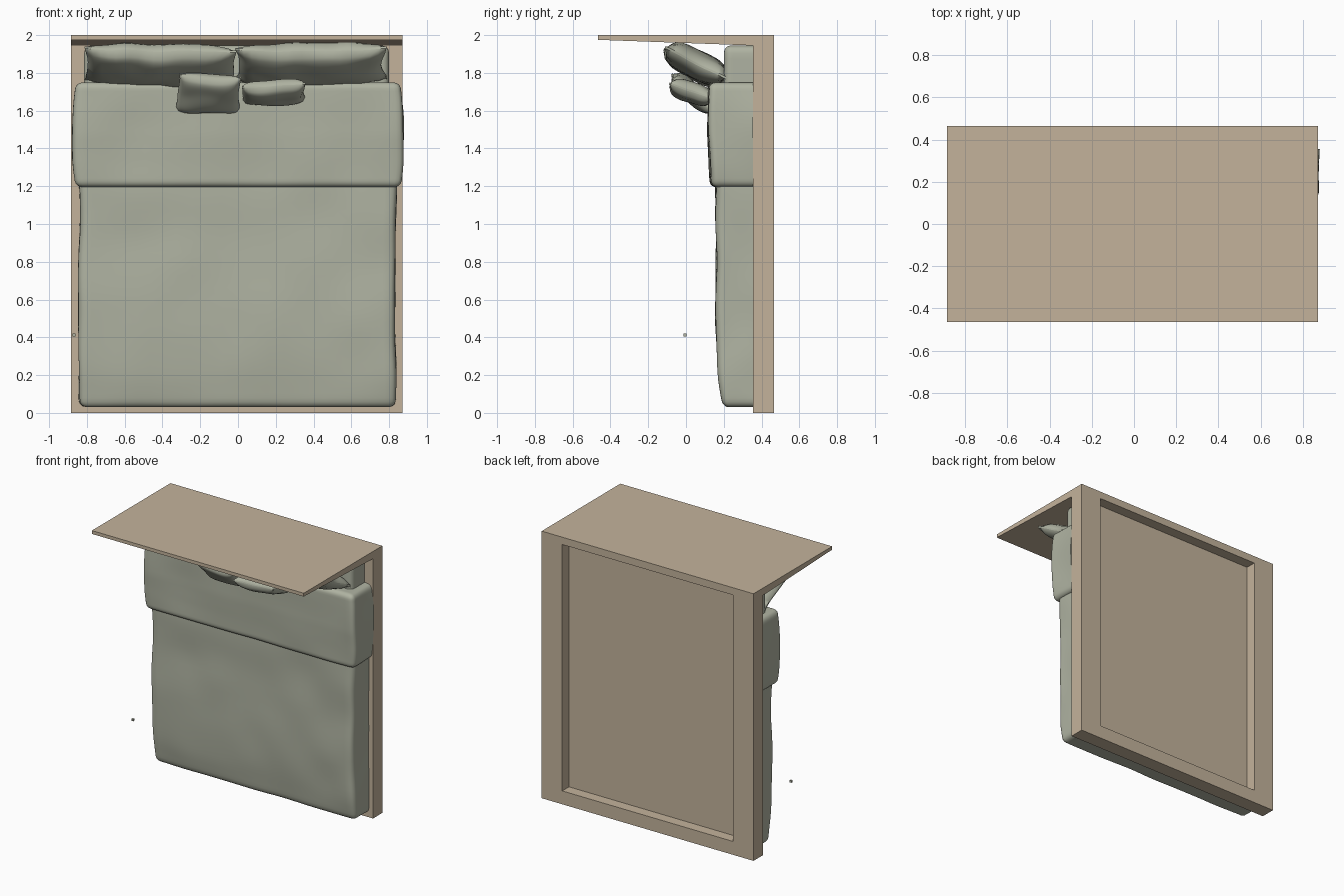
import bpy, bmesh, math
from mathutils import Vector, Matrix, noise

if "Cube" in bpy.data.objects:
    bpy.data.objects.remove(bpy.data.objects["Cube"])


def material(name, rgb):
    m = bpy.data.materials.new(name)
    m.diffuse_color = (*rgb, 1)
    m.use_nodes = True
    m.node_tree.nodes["Principled BSDF"].inputs["Base Color"].default_value = m.diffuse_color
    return m


WOOD = material("wood", (0.55, 0.45, 0.33))
CLOTH = material("cloth", (0.43, 0.45, 0.36))


def finish(bm, name, mat, smooth=False):
    bmesh.ops.recalc_face_normals(bm, faces=bm.faces)
    me = bpy.data.meshes.new(name)
    bm.to_mesh(me)
    bm.free()
    me.materials.append(mat)
    ob = bpy.data.objects.new(name, me)
    bpy.context.collection.objects.link(ob)
    if smooth:
        bpy.ops.object.select_all(action='DESELECT')
        ob.select_set(True)
        bpy.context.view_layer.objects.active = ob
        bpy.ops.object.shade_smooth_by_angle(angle=math.radians(50))
    return ob


def box(name, lo, hi, mat=WOOD):
    lo, hi = Vector(lo), Vector(hi)
    bm = bmesh.new()
    bmesh.ops.create_cube(bm, size=1)
    for v in bm.verts:
        v.co = (lo + hi) / 2 + v.co * (hi - lo)
    return finish(bm, name, mat)


def grid_cube(cuts):
    bm = bmesh.new()
    bmesh.ops.create_cube(bm, size=2)
    bmesh.ops.subdivide_edges(bm, edges=bm.edges[:], cuts=cuts, use_grid_fill=True)
    return bm


def soft_block(name, lo, hi, r, wobble=0.0, shape=None):
    """Rounded block lying flat on its back (+y) face, with optional wobble."""
    lo, hi = Vector(lo), Vector(hi)
    mid, half = (lo + hi) / 2, (hi - lo) / 2
    bm = grid_cube(31)
    for v in bm.verts:
        # cluster the grid near the edges so the rounding is smooth
        p = Vector([mid[i] + half[i] * math.sin(v.co[i] * math.pi / 2) for i in range(3)])
        q = Vector([min(max(p[i], lo[i] + r), hi[i] - r) for i in range(3)])
        if p.y > hi.y - r:
            q.y = p.y
        d = p - q
        if d.length > 1e-6:
            p = q + d.normalized() * min(r, d.length)
        front = (hi.y - p.y) / (hi.y - lo.y)
        n = noise.noise_vector(p * 3.5) * wobble
        p += Vector((n.x, n.y * front, 0))
        if shape:
            p = shape(p, front)
        v.co = p
    return finish(bm, name, CLOTH, True)


def pillow(name, centre, size, tilt, roll=0):
    bm = grid_cube(19)
    for v in bm.verts:
        x, y, z = v.co
        puff = 0.08 + 0.92 * (max(0, 1 - x ** 4) * max(0, 1 - y ** 4)) ** 0.55
        p = Vector((x * (1 - 0.05 * (1 - y * y)), y * (1 - 0.08 * (1 - x * x)), z * puff))
        p = Vector([p[i] * size[i] for i in range(3)])
        v.co = p + noise.noise_vector(p * 7 + Vector(centre) * 5) * 0.012
    rot = Matrix.Rotation(math.radians(roll), 4, 'Y') @ Matrix.Rotation(math.radians(tilt), 4, 'X')
    bm.transform(Matrix.Translation(centre) @ rot)
    return finish(bm, name, CLOTH, True)


# bed base, recessed at the back
X0, X1 = -0.885, 0.87
box("left_rail", (X0, 0.355, 0), (X0 + 0.17, 0.465, 1.945))
box("right_rail", (X1 - 0.17, 0.355, 0), (X1, 0.465, 1.945))
box("foot_rail", (X0 + 0.17, 0.355, 0), (X1 - 0.17, 0.465, 0.1))
box("base_panel", (X0 + 0.17, 0.355, 0.1), (X1 - 0.17, 0.385, 1.945))

# tapered headboard
bm = bmesh.new()
profile = [(-0.465, 2), (0.465, 2), (0.465, 1.945), (0.355, 1.945), (-0.465, 1.975)]
face = bm.faces.new([bm.verts.new((X0, y, z)) for y, z in profile])
ext = bmesh.ops.extrude_face_region(bm, geom=[face])
bmesh.ops.translate(bm, vec=(X1 - X0, 0, 0),
                    verts=[g for g in ext["geom"] if isinstance(g, bmesh.types.BMVert)])
finish(bm, "headboard", WOOD)


# bedding
def droop(p, front):
    p.y += front * 0.04 * max(0, 1 - p.z / 0.5) ** 2
    return p


def bulge(p, front):
    t = (p.z - 1.47) / 0.28
    p.x *= 1 - 0.025 * t * t
    p.y += front * 0.012 * max(0, -t)
    return p


soft_block("mattress", (-0.815, 0.2, 0.1), (0.8, 0.355, 1.945), 0.04)
soft_block("blanket", (-0.84, 0.16, 0.03), (0.835, 0.355, 1.3), 0.04, 0.012, droop)
soft_block("folded_blanket", (-0.878, 0.118, 1.195), (0.878, 0.355, 1.75), 0.035, 0.01, bulge)

# pillows leaning on the headboard
pillow("left_pillow", (-0.41, 0.053, 1.842), (0.4, 0.185, 0.072), -26, 1)
pillow("right_pillow", (0.385, 0.053, 1.846), (0.4, 0.185, 0.072), -26, -1)
pillow("left_cushion", (-0.155, 0.035, 1.69), (0.168, 0.145, 0.05), -40, 3)
pillow("right_cushion", (0.188, 0.03, 1.695), (0.17, 0.125, 0.052), -18, -3)

# small loose block
box("small_block", (-0.875, -0.012, 0.405), (-0.86, 0.003, 0.42), CLOTH)
